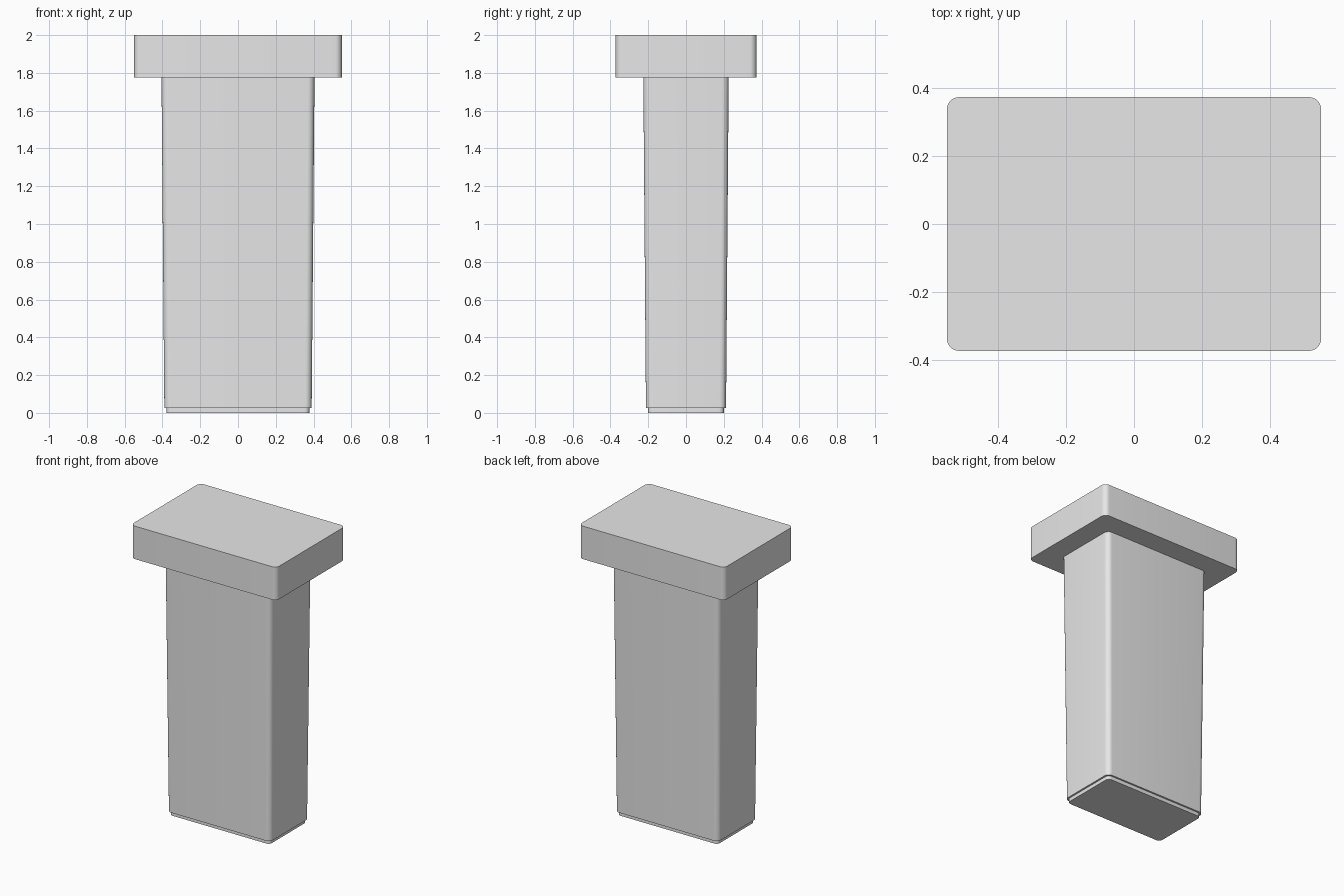
import bpy, bmesh, math

cube = bpy.data.objects.get("Cube")
if cube:
    bpy.data.objects.remove(cube, do_unlink=True)

grey = bpy.data.materials.new("light grey")
grey.use_nodes = True
grey.diffuse_color = (0.8, 0.8, 0.8, 1)
grey.node_tree.nodes["Principled BSDF"].inputs["Base Color"].default_value = (0.8, 0.8, 0.8, 1)

STEPS = 8  # segments per rounded corner


def rounded_outline(half_x, half_y, radius):
    """Counter-clockwise points of a rounded rectangle."""
    points = []
    for i, (sx, sy) in enumerate([(1, 1), (-1, 1), (-1, -1), (1, -1)]):
        for k in range(STEPS + 1):
            a = math.pi / 2 * (i + k / STEPS)
            points.append((sx * (half_x - radius) + radius * math.cos(a),
                           sy * (half_y - radius) + radius * math.sin(a)))
    return points


def rounded_block(name, bottom, top, z0, z1):
    """Solid between two rounded rectangles (half x, half y, radius)."""
    bm = bmesh.new()
    low, high = [[bm.verts.new((x, y, z)) for x, y in rounded_outline(*size)]
                 for size, z in ((bottom, z0), (top, z1))]
    bm.faces.new(low[::-1])
    bm.faces.new(high)
    n = len(low)
    for i in range(n):
        j = (i + 1) % n
        bm.faces.new((low[i], low[j], high[j], high[i]))
    mesh = bpy.data.meshes.new(name)
    bm.to_mesh(mesh)
    bm.free()
    mesh.materials.append(grey)
    obj = bpy.data.objects.new(name, mesh)
    bpy.context.collection.objects.link(obj)
    bpy.ops.object.select_all(action='DESELECT')
    obj.select_set(True)
    bpy.context.view_layer.objects.active = obj
    bpy.ops.object.shade_smooth_by_angle(angle=math.radians(30))


# Wide cap, tapered shaft and the small stepped foot under it
rounded_block("cap", (0.55, 0.373, 0.035), (0.55, 0.373, 0.035), 1.775, 2.0)
rounded_block("shaft", (0.39, 0.212, 0.035), (0.405, 0.226, 0.035), 0.025, 1.775)
rounded_block("foot", (0.378, 0.2, 0.025), (0.378, 0.2, 0.025), 0.0, 0.025)
